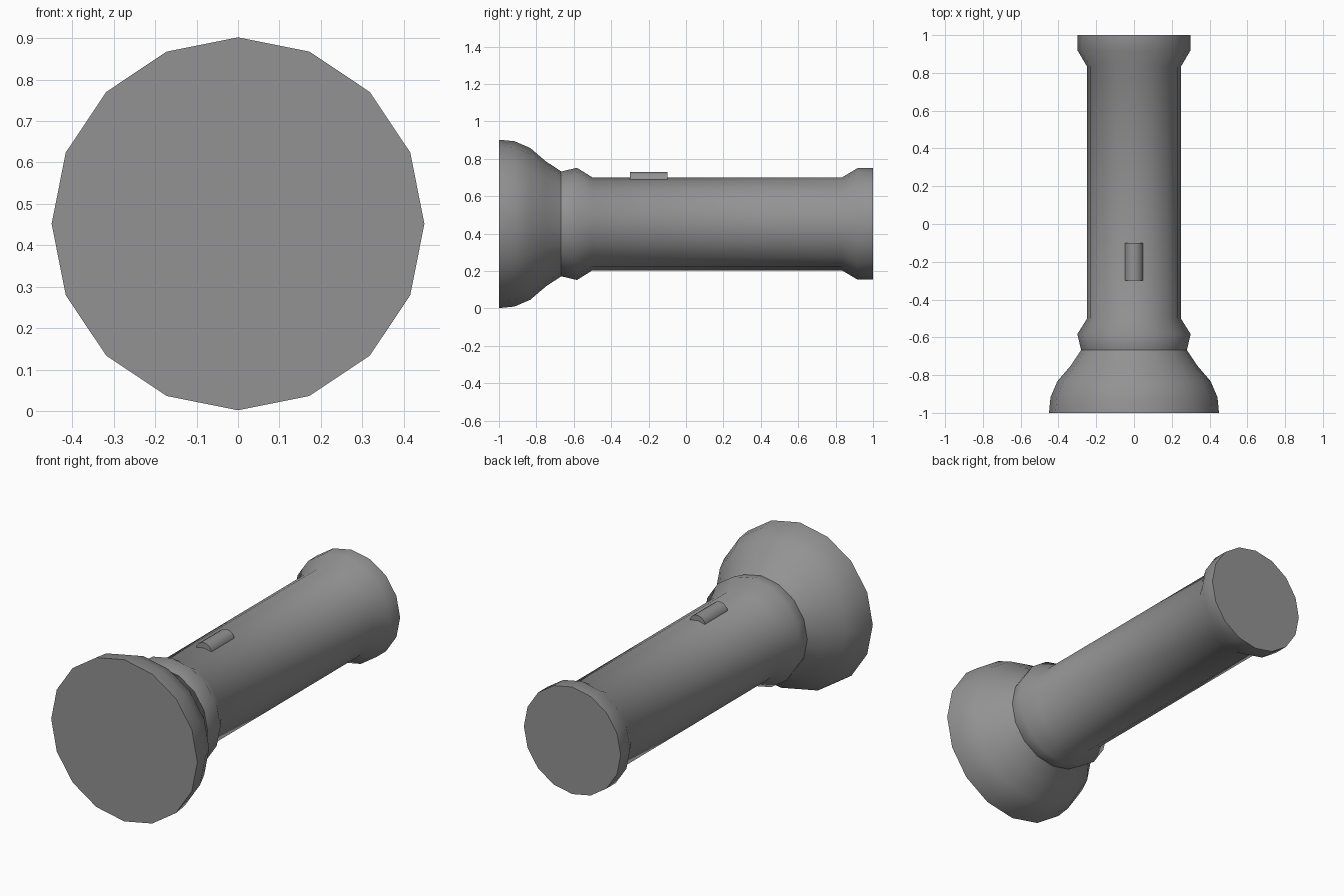
import bpy, bmesh
from math import sin, cos, pi, radians

if "Cube" in bpy.data.objects:
    bpy.data.objects.remove(bpy.data.objects["Cube"])

AXIS_Z = 0.452

dark_grey = bpy.data.materials.new("dark_grey")
dark_grey.diffuse_color = (0.29, 0.29, 0.29, 1)
dark_grey.use_nodes = True
dark_grey.node_tree.nodes["Principled BSDF"].inputs["Base Color"].default_value = dark_grey.diffuse_color


def lathe(name, profile, sides=16, zc=AXIS_Z, cap_front=False, cap_back=False, angle=50):
    """Revolve (y, radius) points around a horizontal axis along y."""
    bm = bmesh.new()
    rings = []
    for y, r in profile:
        rings.append([bm.verts.new((r * sin(2 * pi * i / sides), y,
                                    zc + r * cos(2 * pi * i / sides)))
                      for i in range(sides)])
    for cur, nxt in zip(rings, rings[1:]):
        for i in range(sides):
            j = (i + 1) % sides
            bm.faces.new((cur[i], cur[j], nxt[j], nxt[i]))
    if cap_front:
        bm.faces.new(rings[0][::-1])
    if cap_back:
        bm.faces.new(rings[-1])
    mesh = bpy.data.meshes.new(name)
    bm.to_mesh(mesh)
    bm.free()
    mesh.materials.append(dark_grey)
    obj = bpy.data.objects.new(name, mesh)
    bpy.context.collection.objects.link(obj)
    bpy.ops.object.select_all(action='DESELECT')
    obj.select_set(True)
    bpy.context.view_layer.objects.active = obj
    bpy.ops.object.shade_smooth_by_angle(angle=radians(angle))
    return obj


# Flared lamp head with flat lens face
lathe("lamp_head", [(-1.0, 0.45), (-0.917, 0.442), (-0.833, 0.406),
                    (-0.75, 0.335), (-0.667, 0.28)], cap_front=True)

# Collar, barrel and flared tail cap
lathe("barrel", [(-0.667, 0.28), (-0.583, 0.30), (-0.5, 0.248),
                 (0.833, 0.248), (0.917, 0.298), (1.0, 0.298)], cap_back=True)

# Rounded slide switch, half sunk into the top of the barrel
lathe("switch", [(-0.3, 0.049), (-0.1, 0.049)], zc=0.68,
      cap_front=True, cap_back=True)
